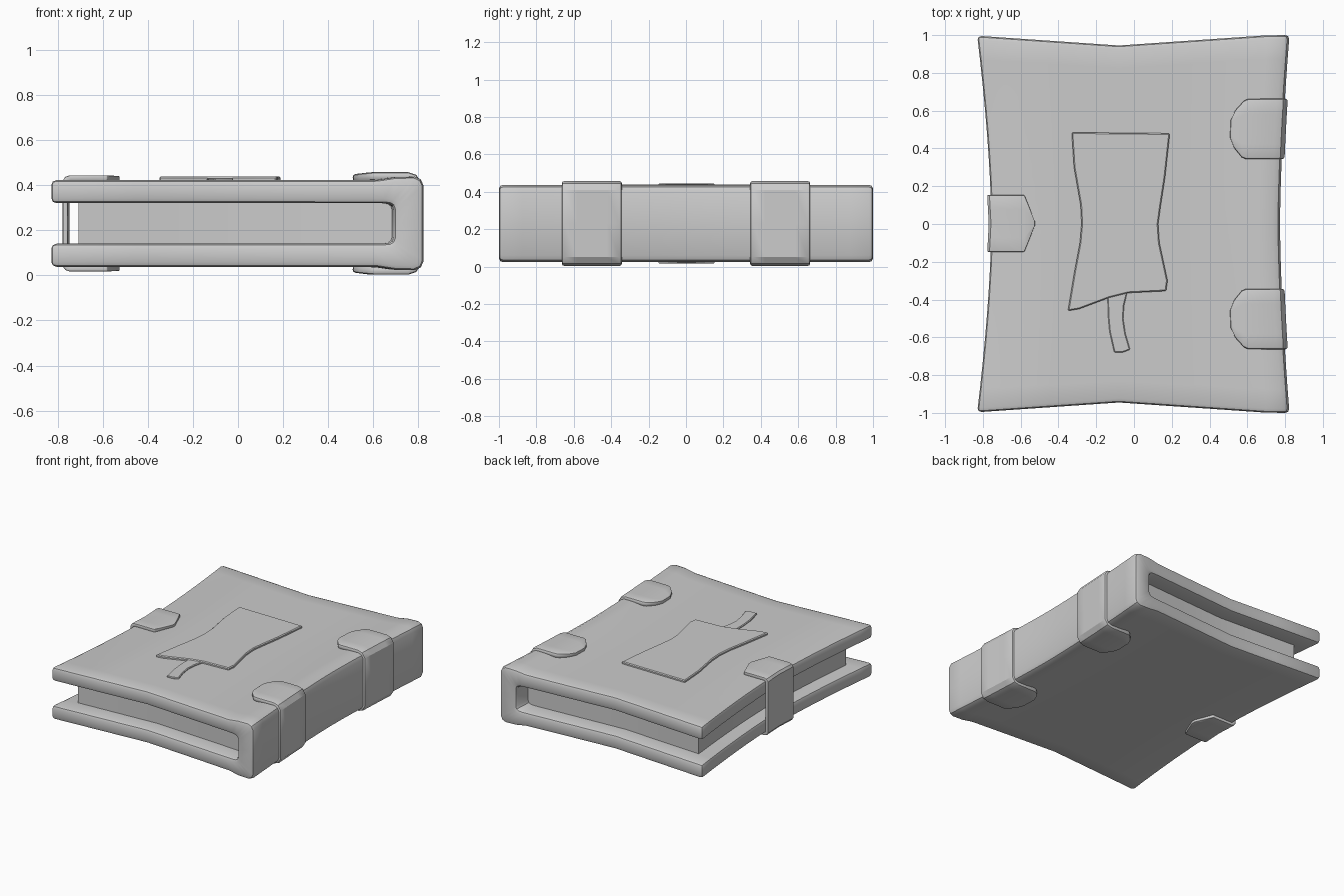
import bpy, bmesh, math

if "Cube" in bpy.data.objects:
    bpy.data.objects.remove(bpy.data.objects["Cube"])

MID = 0.23  # mid height of the book; top and bottom mirror about it


def pinch_x(x, y):
    amount = 0.075 if x < 0 else 0.05
    return x - math.copysign(amount, x) * min(abs(x) / 0.8, 1) * (1 - abs(y) ** 1.6)


def warp(x, y):
    # hourglass outline shared by covers and pages
    k = 1 - 0.055 * (1 - min(abs(x + 0.08) / 0.8, 1))
    return pinch_x(x, y), y * k


def finish(name, bm, bevel, thickness=0, limit=50, segments=2):
    me = bpy.data.meshes.new(name)
    bm.to_mesh(me)
    bm.free()
    ob = bpy.data.objects.new(name, me)
    bpy.context.collection.objects.link(ob)
    if thickness:
        m = ob.modifiers.new("Solid", 'SOLIDIFY')
        m.thickness = thickness
        m.offset = -1
    if bevel:
        m = ob.modifiers.new("Bevel", 'BEVEL')
        m.width = bevel
        m.segments = segments
        m.limit_method = 'ANGLE'
        m.angle_limit = math.radians(limit)
    bpy.ops.object.select_all(action='DESELECT')
    ob.select_set(True)
    bpy.context.view_layer.objects.active = ob
    bpy.ops.object.convert(target='MESH')
    bpy.ops.object.shade_smooth_by_angle(angle=math.radians(32))
    return ob


def mirrored(points):
    # top half of a profile -> full profile, last point lies on the mid plane
    return points + [(p[0], 2 * MID - p[1], *p[2:]) for p in reversed(points[:-1])]


def warped_sweep(name, outer, inner, length, bevel):
    # sweep the band between two profile lines along y, with quad end caps
    bm = bmesh.new()
    loop = outer + inner[::-1]
    n, half, steps = len(loop), len(outer), 16
    rows = []
    for s in range(steps + 1):
        y = length * (2 * s / steps - 1)
        row = []
        for x, z in loop:
            wx, wy = warp(x, y)
            row.append(bm.verts.new((wx, wy, z)))
        rows.append(row)
    for a, b in zip(rows, rows[1:]):
        for i in range(n):
            j = (i + 1) % n
            bm.faces.new((a[i], a[j], b[j], b[i]))
    for row in (rows[0], rows[-1]):
        for i in range(half - 1):
            bm.faces.new((row[i], row[i + 1], row[n - 2 - i], row[n - 1 - i]))
    bmesh.ops.recalc_face_normals(bm, faces=bm.faces)
    return finish(name, bm, bevel)


def strap(name, path, yc, thickness, bevel, pinch):
    # path points: x, z, half width
    bm = bmesh.new()
    cols = 4
    rows = []
    for x, z, w in path:
        row = []
        for c in range(cols + 1):
            y = yc + w * (2 * c / cols - 1)
            row.append(bm.verts.new((pinch(x, y), y, z)))
        rows.append(row)
    for a, b in zip(rows, rows[1:]):
        for c in range(cols):
            bm.faces.new((a[c], b[c], b[c + 1], a[c + 1]))
    if path[1][0] < path[0][0]:
        bmesh.ops.reverse_faces(bm, faces=bm.faces)
    return finish(name, bm, bevel, thickness, limit=60)


def plate(name, outline, z0, z1, bevel):
    bm = bmesh.new()
    face = bm.faces.new([bm.verts.new((x, y, z0)) for x, y in outline])
    ext = bmesh.ops.extrude_face_region(bm, geom=[face])
    for v in ext['geom']:
        if isinstance(v, bmesh.types.BMVert):
            v.co.z = z1
    bmesh.ops.recalc_face_normals(bm, faces=bm.faces)
    return finish(name, bm, bevel, segments=1)


# covers and spine
outer = mirrored([(-.83, .422), (-.45, .422), (-.08, .422), (.3, .422), (.62, .423),
                  (.70, .435), (.785, .437), (.812, .425), (.823, .40), (.823, MID)])
inner = mirrored([(-.83, .32), (-.45, .32), (-.08, .32), (.3, .32), (.58, .32),
                  (.64, .32), (.67, .317), (.685, .308), (.692, .29), (.692, MID)])
warped_sweep("cover_and_spine", outer, inner, 1.0, 0.022)

# page block
xs = [-.72, -.4, -.08, .3, .70]
warped_sweep("pages", [(x, .33) for x in xs], [(x, .13) for x in xs], 0.87, 0)

# two spine straps
band = mirrored([(.53, .446, .045), (.555, .450, .10), (.60, .455, .15), (.625, .457, .16),
                 (.78, .457, .16), (.815, .445, .16), (.838, .41, .16), (.838, MID, .16)])
for label, yc in (("front", -.503), ("back", .503)):
    strap("spine_strap_" + label, band, yc, 0.035, 0.012, pinch_x)

# clasp on the opening side
clasp = mirrored([(-.525, .440, .012), (-.58, .443, .15), (-.745, .443, .15),
                  (-.765, .437, .15), (-.777, .42, .15), (-.777, MID, .15)])
strap("clasp", clasp, 0.003, 0.022, 0.006, lambda x, y: x + (0.008 * (1 - abs(y) / .15) if x < -.7 else 0))

# emblem sheet and ribbon on the front cover
plate("cover_sheet", [(-.33, .485), (-.318, .30), (-.283, .10), (-.278, 0), (-.287, -.10),
                      (-.315, -.25), (-.35, -.46), (-.29, -.45), (-.13, -.39), (-.03, -.365),
                      (.17, -.355), (.178, -.30), (.135, -.10), (.128, 0), (.142, .10),
                      (.165, .25), (.19, .48)], .41, .438, 0.006)
plate("ribbon", [(-.14, -.36), (-.138, -.48), (-.13, -.57), (-.105, -.68), (-.06, -.68),
                 (-.02, -.665), (-.045, -.58), (-.057, -.50), (-.052, -.43), (-.03, -.34)],
      .41, .432, 0.005)
